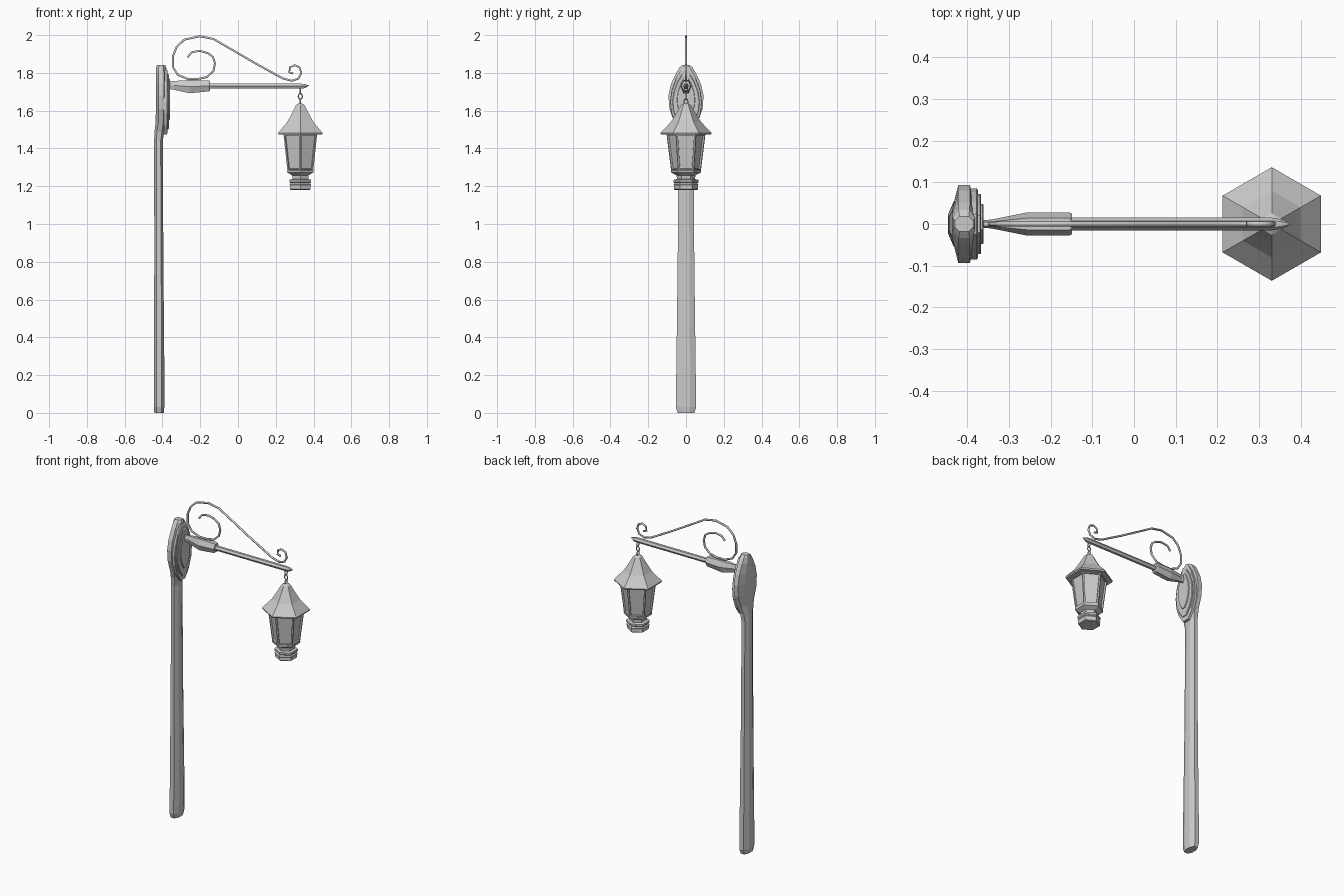
import bpy, bmesh, math
from mathutils import Vector, Matrix

if "Cube" in bpy.data.objects:
    bpy.data.objects.remove(bpy.data.objects["Cube"])

LX = 0.33   # lantern axis
AZ = 1.73   # arm height


def finish(name, bm):
    bmesh.ops.recalc_face_normals(bm, faces=bm.faces)
    me = bpy.data.meshes.new(name)
    bm.to_mesh(me)
    bm.free()
    ob = bpy.data.objects.new(name, me)
    bpy.context.collection.objects.link(ob)
    return ob


def loft(bm, rings):
    """Skin a list of point rings and cap both ends; returns side faces per band."""
    vs = [[bm.verts.new(p) for p in r] for r in rings]
    n = len(vs[0])
    bands = [[bm.faces.new((a[i], a[(i + 1) % n], b[(i + 1) % n], b[i])) for i in range(n)]
             for a, b in zip(vs, vs[1:])]
    bm.faces.new(vs[0])
    bm.faces.new(vs[-1])
    return bands


def hexagon(r, z):
    return [(LX + r * math.cos(math.radians(90 + 60 * k)),
             r * math.sin(math.radians(90 + 60 * k)), z) for k in range(6)]


def lathe(name, profile):
    bm = bmesh.new()
    loft(bm, [hexagon(r, z) for r, z in profile])
    return finish(name, bm)


# Post with paddle-shaped head: (z, centre x, half depth, half width)
def octagon(z, cx, hx, hy):
    q = [(1, .4), (.5, 1), (-.5, 1), (-1, .4), (-1, -.4), (-.5, -1), (.5, -1), (1, -.4)]
    return [(cx + a * hx, b * hy, z) for a, b in q]


bm = bmesh.new()
loft(bm, [octagon(*s) for s in [
    (0.0, -.418, .025, .044), (.03, -.418, .028, .054), (.25, -.418, .028, .051),
    (.8, -.419, .024, .044), (1.44, -.421, .023, .040), (1.49, -.416, .026, .046),
    (1.54, -.408, .028, .063), (1.61, -.407, .028, .088), (1.68, -.407, .028, .093),
    (1.74, -.407, .028, .080), (1.80, -.407, .028, .052), (1.83, -.407, .026, .033),
    (1.842, -.407, .022, .018)]])
finish("post", bm)

# Stacked leaf-shaped wall plates
half = [(.28, 1.0), (.62, .72), (.9, .35), (1, 0), (.93, -.35), (.65, -.72), (.25, -1.0)]
outline = half + [(-y, z) for y, z in reversed(half)]
for name, x0, x1, cz, hy, hz in [
        ("back_plate", -.392, -.374, 1.648, .085, .174),
        ("middle_plate", -.376, -.366, 1.648, .072, .147),
        ("front_plate", -.368, -.360, 1.66, .048, .11)]:
    bm = bmesh.new()
    loft(bm, [[(x, y * hy * s, cz + z * hz * s) for y, z in outline]
              for x, s in ((x0, 1), (x1 - .003, 1), (x1, .96))])
    finish(name, bm)


# Arm and sleeve: hexagonal bars along x, (x, half width y, half height z)
def bar(name, stations):
    bm = bmesh.new()
    loft(bm, [[(x, hy * math.cos(math.radians(60 * k)),
                cz + hz * math.sin(math.radians(60 * k)) / .866) for k in range(6)]
              for x, hy, hz, cz in stations])
    finish(name, bm)


bar("arm", [(-.2, .015, .013, AZ), (.33, .015, .013, AZ), (.352, .012, .011, AZ),
            (.375, .002, .002, AZ + .003)])
bar("arm_sleeve", [(-.368, .008, .020, AZ + .005), (-.34, .011, .023, AZ + .004),
                   (-.255, .028, .035, AZ - .003), (-.155, .028, .029, AZ + .001),
                   (-.148, .024, .025, AZ + .001)])

# Scrolled wire brace above the arm
path = [(-.267, 1.883), (-.246, 1.909), (-.203, 1.917), (-.160, 1.905), (-.133, 1.886),
        (-.122, 1.85), (-.130, 1.81), (-.165, 1.778), (-.21, 1.768), (-.265, 1.768),
        (-.318, 1.789), (-.345, 1.832), (-.345, 1.888), (-.325, 1.938), (-.285, 1.976),
        (-.203, 1.994), (-.13, 1.980), (.09, 1.852), (.235, 1.772), (.285, 1.758),
        (.32, 1.77), (.335, 1.80), (.325, 1.83), (.30, 1.841), (.274, 1.829),
        (.272, 1.803), (.292, 1.797)]
cu = bpy.data.curves.new("scroll_brace", "CURVE")
cu.dimensions = "3D"
cu.bevel_depth = .006
cu.bevel_resolution = 1
cu.use_fill_caps = True
sp = cu.splines.new("POLY")
sp.points.add(len(path) - 1)
for p, (x, z) in zip(sp.points, path):
    p.co = (x, 0, z, 1)
bpy.context.collection.objects.link(bpy.data.objects.new("scroll_brace", cu))

# Chain: alternating oval links
for i, z in enumerate((1.705, 1.676, 1.647)):
    bpy.ops.mesh.primitive_torus_add(major_radius=.011, minor_radius=.0035,
                                     major_segments=8, minor_segments=5)
    ob = bpy.context.object
    ob.name = f"chain_link_{i + 1}"
    ob.data.transform(Matrix.Translation((LX, 0, z)) @ Matrix.Rotation(math.radians(90 * (i % 2 == 0)), 4, "Z")
                      @ Matrix.Diagonal((1, 1, 1.3, 1)) @ Matrix.Rotation(math.pi / 2, 4, "X"))

# Lantern roof
lathe("lantern_roof", [(.09, 1.474), (.133, 1.474), (.136, 1.482), (.080, 1.54),
                       (.046, 1.595), (.026, 1.63), (.012, 1.638)])

# Lantern body with inset glass panels
bm = bmesh.new()
sides = loft(bm, [hexagon(.079, 1.283), hexagon(.103, 1.476)])[0]
bmesh.ops.recalc_face_normals(bm, faces=bm.faces)
bmesh.ops.inset_individual(bm, faces=sides, thickness=.011, depth=0)
bmesh.ops.inset_individual(bm, faces=sides, thickness=.001, depth=-.009)
finish("lantern_body", bm)

# Lantern base and bottom finial
lathe("lantern_base", [(.074, 1.287), (.081, 1.284), (.079, 1.272), (.050, 1.258),
                       (.048, 1.238), (.066, 1.234), (.066, 1.222), (.060, 1.216),
                       (.066, 1.208), (.062, 1.200), (.063, 1.184), (.058, 1.180)])
